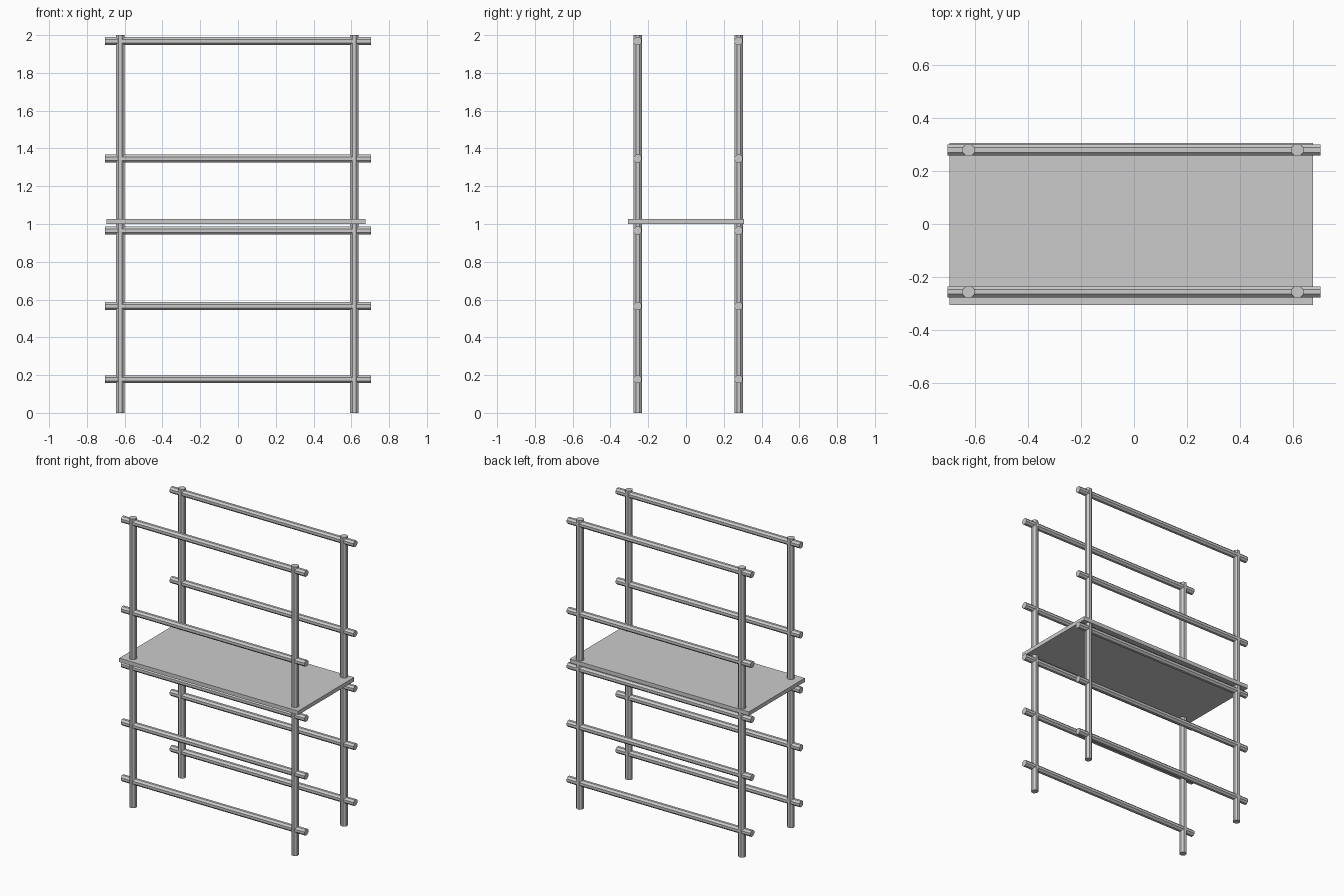
import bpy, math

if "Cube" in bpy.data.objects:
    bpy.data.objects.remove(bpy.data.objects["Cube"])

SIDES = 8
POST_R, RAIL_R = 0.0243, 0.0227
ROWS = [("front", -0.256), ("back", 0.279)]
POST_X = [("left", -0.624), ("right", 0.616)]
RAIL_Z = [0.178, 0.565, 0.965, 1.346, 1.968]


def rod(name, radius, length, location, along_x=False):
    """Flat-sided eight-sided tube, standing up or lying along x."""
    bpy.ops.mesh.primitive_cylinder_add(vertices=SIDES, radius=radius, depth=length)
    ob = bpy.context.object
    ob.name = name
    # turn the octagon so flats face front, back and sides
    ob.rotation_euler = (0, math.pi / 2 if along_x else 0, math.pi / SIDES)
    if along_x:
        ob.rotation_mode = 'ZYX'  # spin about own axis first, then lay down
    ob.location = location
    return ob


for row, y in ROWS:
    # upright posts
    for side, x in POST_X:
        rod(f"{row}_{side}_post", POST_R, 2.0, (x, y, 1.0))
    # horizontal rails
    for i, z in enumerate(RAIL_Z, 1):
        rod(f"{row}_rail_{i}", RAIL_R, 1.406, (0, y, z), along_x=True)

# platform board
bpy.ops.mesh.primitive_cube_add(size=1, location=(-0.010, 0, 1.0135))
board = bpy.context.object
board.name = "platform_board"
board.scale = (1.37, 0.612, 0.027)
